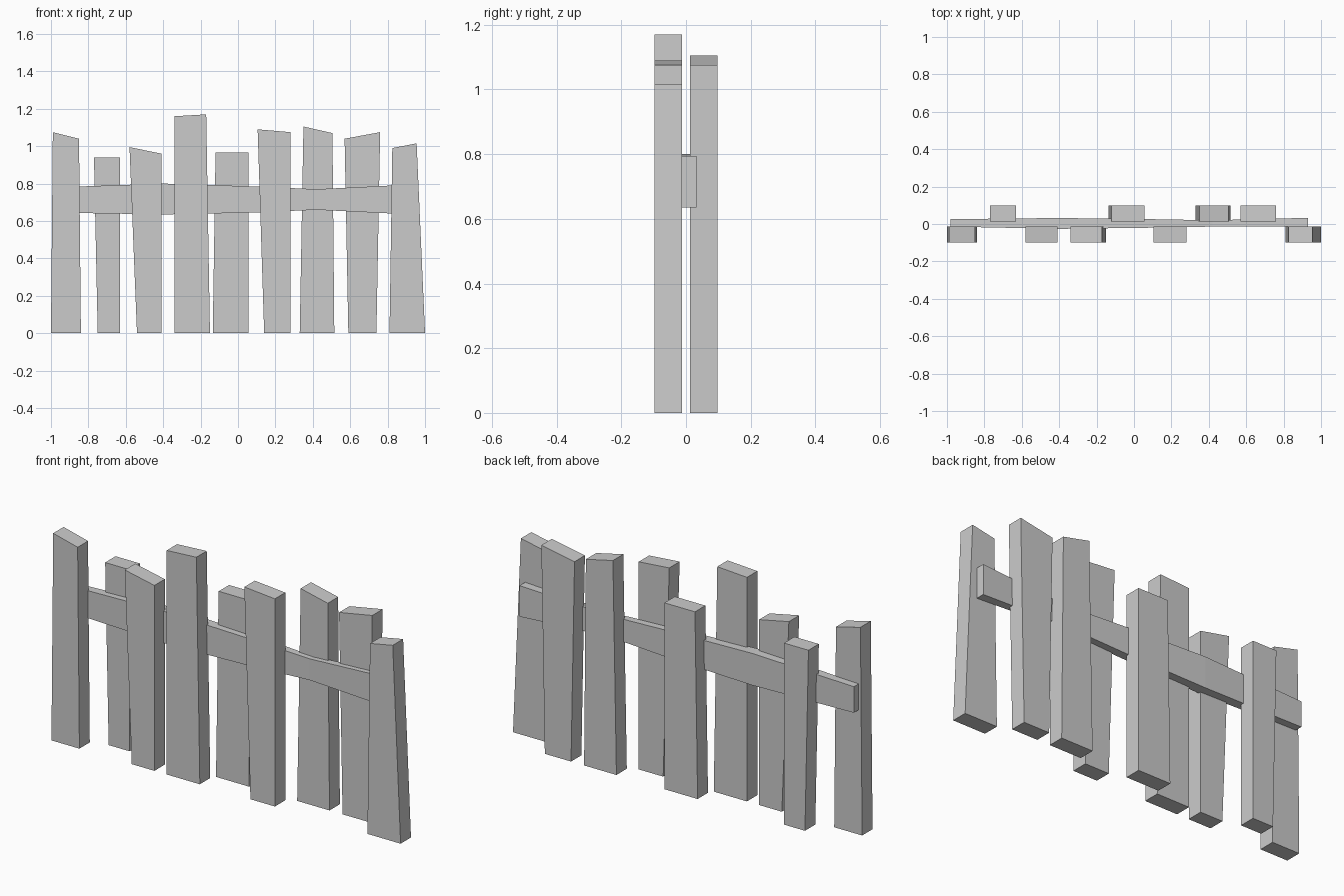
import bpy

cube = bpy.data.objects.get("Cube")
if cube:
    bpy.data.objects.remove(cube, do_unlink=True)

# One flat grey for the whole fence
grey = bpy.data.materials.new("plain grey")
grey.use_nodes = True
colour = (0.6, 0.6, 0.6, 1)
grey.diffuse_color = colour
grey.node_tree.nodes["Principled BSDF"].inputs["Base Color"].default_value = colour


def loft(name, rings):
    """Join four-cornered rings into a closed solid with flat faces."""
    verts = [corner for ring in rings for corner in ring]
    faces = [(3, 2, 1, 0), tuple(range(len(verts) - 4, len(verts)))]
    for start in range(0, len(verts) - 4, 4):
        for i in range(4):
            j = (i + 1) % 4
            faces.append((start + i, start + j, start + j + 4, start + i + 4))
    mesh = bpy.data.meshes.new(name)
    mesh.from_pydata(verts, [], faces)
    mesh.materials.append(grey)
    obj = bpy.data.objects.new(name, mesh)
    bpy.context.collection.objects.link(obj)
    return obj


def plank(name, side, foot, head, heights):
    """Tapered upright with a slanted top, in front of or behind the rail."""
    near, far = (-0.098, -0.013) if side == "front" else (0.013, 0.098)

    def ring(xs, zs):
        return [(xs[0], near, zs[0]), (xs[1], near, zs[1]),
                (xs[1], far, zs[1]), (xs[0], far, zs[0])]

    loft(name, [ring(foot, (0, 0)), ring(head, heights)])


# Uprights: side, foot left/right, head left/right, top heights
planks = [
    ("front", (-1, -0.84), (-0.99, -0.85), (1.075, 1.04)),
    ("back", (-0.75, -0.63), (-0.77, -0.63), (0.94, 0.94)),
    ("front", (-0.54, -0.41), (-0.58, -0.41), (0.995, 0.96)),
    ("front", (-0.34, -0.15), (-0.34, -0.17), (1.16, 1.17)),
    ("back", (-0.135, 0.055), (-0.12, 0.055), (0.965, 0.965)),
    ("front", (0.14, 0.28), (0.105, 0.28), (1.09, 1.075)),
    ("back", (0.33, 0.515), (0.35, 0.505), (1.105, 1.07)),
    ("back", (0.59, 0.74), (0.57, 0.76), (1.04, 1.075)),
    ("front", (0.81, 1), (0.825, 0.955), (0.99, 1.015)),
]
for number, (side, foot, head, heights) in enumerate(planks, 1):
    plank(f"{side}_plank_{number}", side, foot, head, heights)

# Uneven rail: x, front y, back y, bottom z, top z
sections = [
    (-0.98, -0.014, 0.026, 0.645, 0.78),
    (-0.4, -0.026, 0.032, 0.635, 0.8),
    (0.08, -0.02, 0.026, 0.645, 0.785),
    (0.42, -0.014, 0.02, 0.66, 0.77),
    (0.93, -0.014, 0.033, 0.635, 0.795),
]
loft("cross_rail", [
    [(x, front, low), (x, back, low), (x, back, high), (x, front, high)]
    for x, front, back, low, high in sections
])
